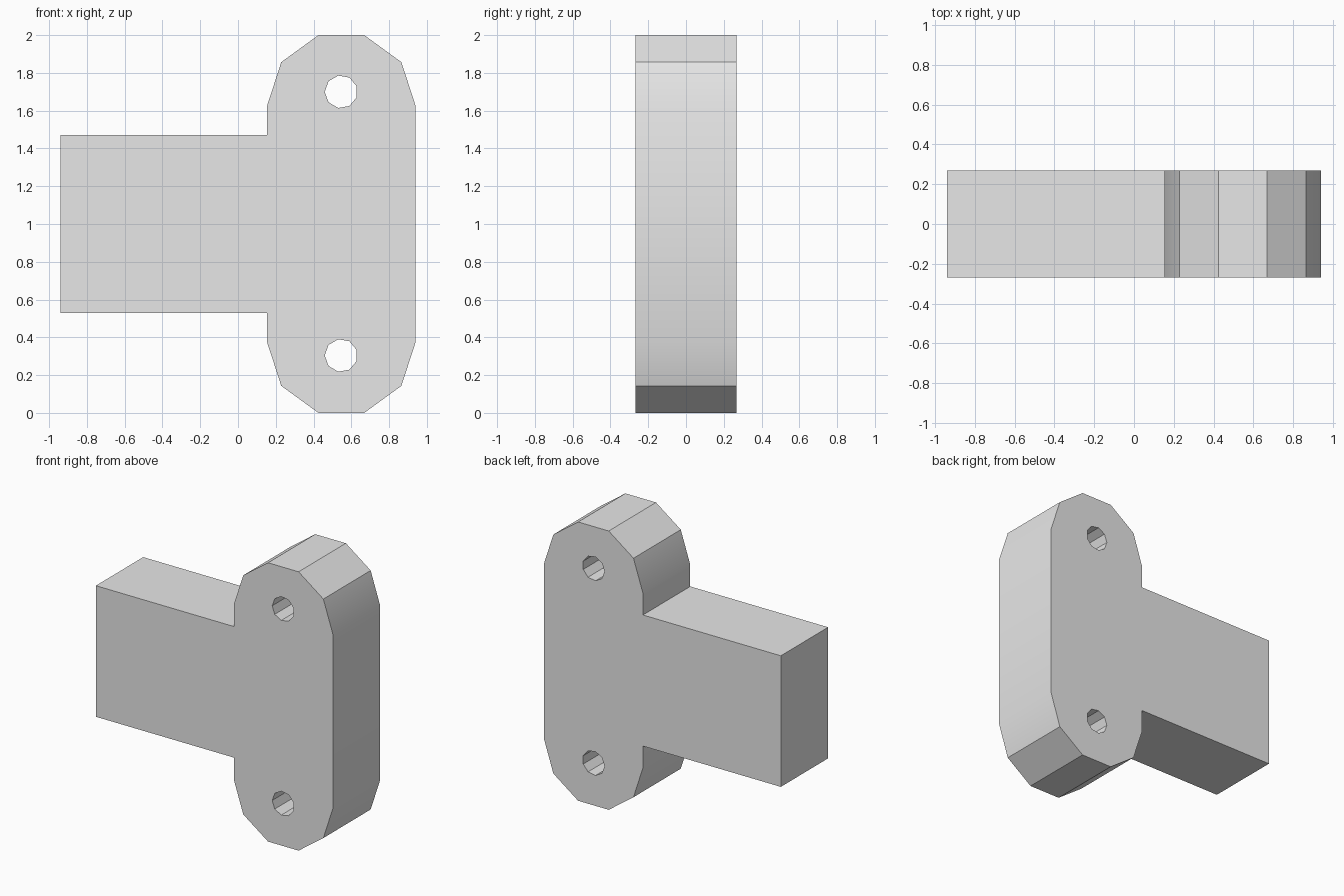
import bpy, bmesh
from math import cos, sin, radians, pi
from mathutils import Vector

if "Cube" in bpy.data.objects:
    bpy.data.objects.remove(bpy.data.objects["Cube"])

HALF = 0.268                      # half thickness
CX, R = 0.547, 0.393              # plate centre line and end radius
TOP, BOTTOM = 1.626, 0.374        # centres of the rounded ends
BAR_LEFT, BAR_LOW, BAR_HIGH = -0.94, 0.53, 1.47

grey = bpy.data.materials.new("grey")
grey.use_nodes = True
grey.diffuse_color = (0.8, 0.8, 0.8, 1)
grey.node_tree.nodes["Principled BSDF"].inputs["Base Color"].default_value = (0.8, 0.8, 0.8, 1)


def arc(cx, cz, r, start, step, count):
    angles = [radians(start + step * i) for i in range(count)]
    return [(cx + r * cos(a), cz + r * sin(a)) for a in angles]


def prism(name, outline, half):
    """Extrude an x-z outline along y, centred on y = 0."""
    bm = bmesh.new()
    face = bm.faces.new([bm.verts.new((x, -half, z)) for x, z in outline])
    new = bmesh.ops.extrude_face_region(bm, geom=[face])["geom"]
    moved = [v for v in new if isinstance(v, bmesh.types.BMVert)]
    bmesh.ops.translate(bm, verts=moved, vec=Vector((0, 2 * half, 0)))
    bmesh.ops.recalc_face_normals(bm, faces=bm.faces)
    mesh = bpy.data.meshes.new(name)
    bm.to_mesh(mesh)
    bm.free()
    mesh.materials.append(grey)
    obj = bpy.data.objects.new(name, mesh)
    bpy.context.collection.objects.link(obj)
    return obj


# Mounting plate with ten-sided ends, and the bar that joins its side
outline = arc(CX, TOP, R, 0, 36, 6)
outline += [(CX - R, BAR_HIGH), (BAR_LEFT, BAR_HIGH), (BAR_LEFT, BAR_LOW), (CX - R, BAR_LOW)]
outline += arc(CX, BOTTOM, R, 180, 36, 6)
bracket = prism("bracket", outline, HALF)

# Nine-sided screw holes through the plate
bpy.context.view_layer.objects.active = bracket
bracket.select_set(True)
for name, z in (("upper_hole", 1.70), ("lower_hole", 0.304)):
    cutter = prism(name, arc(0.546, z, 0.087, 180, 40, 9), HALF * 2)
    mod = bracket.modifiers.new(name, 'BOOLEAN')
    mod.operation, mod.solver, mod.object = 'DIFFERENCE', 'EXACT', cutter
    bpy.ops.object.modifier_apply(modifier=name)
    bpy.data.objects.remove(cutter)

bpy.ops.object.shade_smooth_by_angle(angle=pi / 6)
